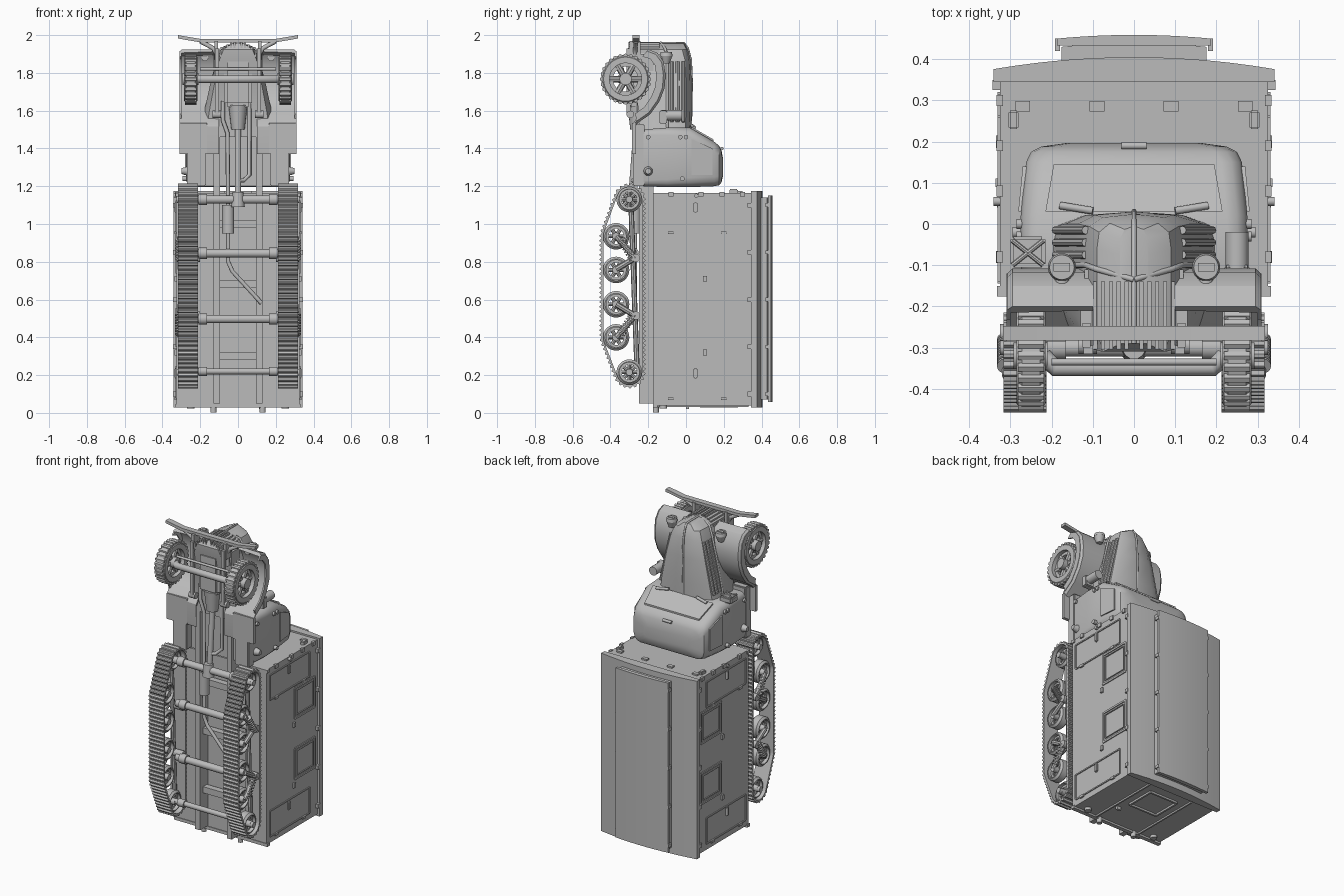
import bpy, bmesh, math
from mathutils import Vector, Matrix
from mathutils.geometry import convex_hull_2d

cube = bpy.data.objects.get("Cube")
if cube:
    bpy.data.objects.remove(cube)

GREY = (0.5, 0.5, 0.5, 1)
mat = bpy.data.materials.new("plain_grey")
mat.use_nodes = True
mat.diffuse_color = GREY
mat.node_tree.nodes["Principled BSDF"].inputs["Base Color"].default_value = GREY


def finish(name, bm, smooth=True):
    bmesh.ops.recalc_face_normals(bm, faces=bm.faces)
    me = bpy.data.meshes.new(name)
    bm.to_mesh(me)
    bm.free()
    me.materials.append(mat)
    ob = bpy.data.objects.new(name, me)
    bpy.context.collection.objects.link(ob)
    if smooth:
        bpy.ops.object.select_all(action="DESELECT")
        ob.select_set(True)
        bpy.context.view_layer.objects.active = ob
        bpy.ops.object.shade_smooth_by_angle(angle=math.radians(32))
    return ob


def loft(name, rings, closed=False, smooth=True):
    """Skin a list of equal-length rings of 3D points."""
    bm = bmesh.new()
    vs = [[bm.verts.new(p) for p in r] for r in rings]
    n = len(vs[0])
    for i in range(len(vs) if closed else len(vs) - 1):
        a, b = vs[i], vs[(i + 1) % len(vs)]
        for j in range(n):
            bm.faces.new((a[j], a[(j + 1) % n], b[(j + 1) % n], b[j]))
    if not closed:
        bm.faces.new(vs[0])
        bm.faces.new(vs[-1])
    return finish(name, bm, smooth)


def box(name, x, y, z, bevel=0):
    bm = bmesh.new()
    size = [b - a for a, b in (x, y, z)]
    mid = [(a + b) / 2 for a, b in (x, y, z)]
    bmesh.ops.create_cube(bm, size=1, matrix=Matrix.Translation(mid) @ Matrix.Diagonal((*size, 1)))
    if bevel:
        bmesh.ops.bevel(bm, geom=bm.edges[:], offset=bevel, segments=2, affect="EDGES")
    return finish(name, bm)


def rod(name, a, b, r, r2=None, seg=16):
    a, b = Vector(a), Vector(b)
    rot = (b - a).to_track_quat("Z", "Y").to_matrix().to_4x4()
    bm = bmesh.new()
    bmesh.ops.create_cone(bm, cap_ends=True, segments=seg, radius1=r, radius2=r if r2 is None else r2,
                          depth=(b - a).length, matrix=Matrix.Translation((a + b) / 2) @ rot)
    return finish(name, bm)


def pipe(name, pts, r):
    cu = bpy.data.curves.new(name, "CURVE")
    cu.dimensions, cu.bevel_depth, cu.bevel_resolution, cu.use_fill_caps = "3D", r, 3, True
    sp = cu.splines.new("POLY")
    sp.points.add(len(pts) - 1)
    for q, p in zip(sp.points, pts):
        q.co = (*p, 1)
    cu.materials.append(mat)
    bpy.context.collection.objects.link(bpy.data.objects.new(name, cu))


def prism(name, pts, z0, z1):
    return loft(name, [[(x, y, z) for x, y in pts] for z in (z0, z1)])


def spun(name, profile, y, z, seg=36):
    """Closed (x, radius) profile turned about the sideways axis."""
    turn = [i * math.tau / seg for i in range(seg)]
    return loft(name, [[(x, y + r * math.cos(t), z + r * math.sin(t)) for x, r in profile] for t in turn], True)


def span(s, a, b):
    return tuple(sorted((s * a, s * b)))


def wheel(name, s, x0, x1, y, z, r, rim, spokes):
    c = (x1 - x0) * 0.18
    spun(name, [(s * px, pr) for px, pr in ((x0, rim), (x0, r - c), (x0 + c, r), (x1 - c, r), (x1, r - c), (x1, rim))], y, z)
    m = (x0 + x1) / 2
    rod(name + "_hub", (s * (x0 - .005), y, z), (s * (x1 + .008), y, z), rim * .38)
    spun(name + "_disc", [(s * px, pr) for px, pr in ((m - .01, rim * .78), (m + .01, rim * .78), (m + .01, rim * 1.05), (m - .01, rim * 1.05))], y, z)
    for i in range(spokes):
        t = i * math.tau / spokes
        rod(name + "_spoke", (s * m, y, z), (s * m, y + rim * math.cos(t), z + rim * math.sin(t)), rim * .2, seg=8)


def frame(name, s, y, z, x=.325, w=.008, t=.006):
    """Raised rectangular trim on a body side."""
    for yy in y:
        box(name, span(s, x - .002, x + t), (yy - w / 2, yy + w / 2), z)
    for zz in z:
        box(name, span(s, x - .002, x + t), y, (zz - w / 2, zz + w / 2))


def arch(hw, mid, edge, low, n=12):
    xs = [hw * (2 * i / n - 1) for i in range(n + 1)]
    return [(x, mid - (mid - edge) * (x / hw) ** 2) for x in xs] + [(hw, low), (-hw, low)]


# Cargo body and arched roof
box("cargo_body", (-.325, .325), (-.172, .36), (.04, 1.165))
prism("roof", arch(.341, .405, .376, .345), .028, 1.175)
prism("roof_riser", arch(.176, .44, .43, .37), .07, 1.14)
prism("roof_cap", arch(.187, .459, .45, .433), .057, 1.15)
for z in (.038, 1.155):
    box("body_end_sill", (-.332, .332), (-.176, -.15), (z - .01, z + .01))
for i in range(5):
    z = .1 + i * .25
    for s in (1, -1):
        box("roof_clip", span(s, .325, .343), (.325, .35), (z - .012, z + .012))
        box("roof_cap_clip", span(s, .18, .192), (.42, .45), (z - .01, z + .01))
for s in (1, -1):
    for z in ((.08, .245), (.96, 1.12)):
        frame("locker_door", s, (-.14, .26), z)
        box("locker_handle", span(s, .32, .337), (.04, .06), (sum(z) / 2 + .02, sum(z) / 2 + .075), .004)
        for y in (-.08, .2):
            box("locker_hinge", span(s, .32, .335), (y - .015, y + .015), (z[0] - .012, z[0] + .004))
    for z in ((.355, .55), (.745, .94)):
        frame("side_window_frame", s, (.11, .315), z, w=.012)
        frame("side_window_inner", s, (.13, .295), (z[0] + .02, z[1] - .02), w=.005)
        box("side_latch", span(s, .32, .336), (.09, .11), (z[0] - .05, z[0] - .02))
    for x in (.09, .27):
        box("front_marker", span(s, x - .018, x + .018), (.273, .298), (1.16, 1.175))
    rod("marker_lamp", (s * .32, .055, 1.15), (s * .341, .055, 1.15), .011)
    for y in (-.08, .08, .19, .3):
        box("corner_clip", span(s, .318, .334), (y - .013, y + .013), (1.145, 1.17))
    box("front_bracket", span(s, .28, .305), (.23, .275), (1.16, 1.185), .004)
    rod("tow_hook", (s * .13, -.16, .04), (s * .13, -.16, .003), .016)
    rod("rear_lamp", (s * .25, -.12, .045), (s * .25, -.12, .022), .02)
# Rear door with window
for x in (-.16, .16):
    box("rear_door_edge", (x - .005, x + .005), (-.15, .33), (.03, .042))
for y in (.08, .27):
    box("rear_window_bar", (-.1, .1), (y - .006, y + .006), (.028, .042))
for x in (-.1, .1):
    box("rear_window_post", (x - .006, x + .006), (.08, .27), (.028, .042))
box("door_handle", (.11, .14), (0, .015), (.02, .045))

# Cab: stacked rounded outlines
def outline(y, hw, z0, z1, r):
    pts = []
    for cx, cz, a0 in ((hw - r, z1 - r, 0), (r - hw, z1 - r, 90), (r - hw, z0 + r, 180), (hw - r, z0 + r, 270)):
        pts += [(cx + r * math.cos(math.radians(a0 + d)), y, cz + r * math.sin(math.radians(a0 + d))) for d in (0, 30, 60, 90)]
    return pts

loft("cab", [outline(*a) for a in ((-.23, .265, 1.2, 1.5, .03), (-.1, .275, 1.195, 1.51, .04), (.02, .275, 1.195, 1.51, .05),
     (.15, .262, 1.2, 1.435, .05), (.175, .25, 1.205, 1.415, .05), (.188, .225, 1.22, 1.39, .05), (.197, .16, 1.26, 1.34, .03))])
loft("windscreen", [[(x, y, z + d) for x, y, z in ((-.215, .03, 1.507), (.215, .03, 1.507), (.195, .145, 1.441), (-.195, .145, 1.441))]
     for d in (-.01, .007)])
rod("roof_badge", (-.03, .19, 1.4), (.03, .19, 1.4), .009)
for s in (1, -1):
    loft("cab_side_window", [[(s * (x + d), y, z) for x, y, z in ((.275, .03, 1.26), (.275, .03, 1.45), (.264, .14, 1.4), (.264, .14, 1.26))]
         for d in (-.01, .006)])
    rod("wiper", (s * .1, .032, 1.52), (s * .18, .045, 1.51), .009)
    for y in (-.2, -.03, .0):
        rod("cab_hinge", (s * .272, y, 1.46), (s * .285, y, 1.46), .012)
    rod("cab_door_handle", (s * .27, -.02, 1.24), (s * .295, -.02, 1.24), .013)
    rod("cab_side_lamp", (s * .265, -.2, 1.28), (s * .3, -.2, 1.28), .025, .015)
    box("cab_sill", span(s, .17, .27), (-.28, -.22), (1.2, 1.53), .006)

# Tapered bonnet with a prow, grille bars and trim
def hood_ring(z, w, top, low):
    half = [(.85 * w, low), (w, low + .06), (w, top - .07), (.94 * w, top - .03), (.65 * w, top - .008)]
    return [(x, y, z) for x, y in half] + [(0, top, z)] + [(-x, y, z) for x, y in half[::-1]]

loft("bonnet", [hood_ring(*a) for a in ((1.46, .205, .025, -.25), (1.6, .178, .03, -.25), (1.75, .145, .03, -.28), (1.87, .115, .024, -.305),
                                        (1.925, .09, .01, -.31), (1.955, .035, -.005, -.29))])
pipe("bonnet_ridge", [(0, .026, 1.5), (0, .031, 1.75), (0, .026, 1.87), (0, .01, 1.93), (0, -.01, 1.958), (0, -.29, 1.958)], .006)
for s in (1, -1):
    pipe("bonnet_trim", [(s * .203, -.1, 1.47), (s * .117, -.1, 1.87), (s * .09, -.11, 1.928), (0, -.135, 1.96)], .007)
    for i in range(5):
        x = .018 + i * .019
        z = 1.955 - max(0, x - .035) * .55 - max(0, x - .088) * 1.5
        box("grille_bar", span(s, x - .005, x + .005), (-.305, -.14), (z - .03, z + .008))
    for y in (-.075, -.045, -.015):
        rod("bonnet_louvre", (s * .19, y, 1.54), (s * .117, y, 1.86), .01, seg=8)

# Front wings, lamps, steps
wing = [(-.2, 1.925), (-.15, 1.905), (-.118, 1.86), (-.108, 1.79), (-.113, 1.72), (-.14, 1.65), (-.19, 1.58), (-.255, 1.535), (-.28, 1.5), (-.28, 1.37)]
for s in (1, -1):
    rings, skirt = [], []
    for y, z in wing:
        d = (Vector((-.33, 1.767)) - Vector((y, z))).normalized()
        rings.append([(s * x, y + d.x * t, z + d.y * t) for x, t in ((.1, 0), (.295, 0), (.31, .015), (.31, .025), (.1, .015))])
        skirt.append([(s * x, y + d.x * t, z + d.y * t) for x, t in ((.3, .012), (.31, .012), (.31, .05), (.3, .05))])
    loft("front_wing", rings)
    loft("wing_skirt", skirt[:8])
    box("step_plate", span(s, .165, .31), (-.285, -.265), (1.37, 1.535))
    box("wing_inner_panel", span(s, .1, .12), (-.25, -.11), (1.53, 1.88))
    rod("headlamp_shell", (s * .175, -.105, 1.85), (s * .175, -.105, 1.89), .018, .033, 24)
    rod("headlamp_rim", (s * .175, -.105, 1.89), (s * .175, -.105, 1.91), .034, .03, 24)
    box("headlamp_glass", span(s, .155, .195), (-.115, -.095), (1.908, 1.915))
    rod("headlamp_foot", (s * .175, -.16, 1.88), (s * .175, -.125, 1.88), .018)
# Fuel can on one wing, air cleaner on the other
box("fuel_can", (-.3, -.215), (-.105, -.03), (1.5, 1.54), .008)
for a, b in ((-.1, -.04), (-.04, -.1)):
    rod("can_rib", (-.295, a, 1.542), (-.22, b, 1.542), .006, seg=8)
rod("air_cleaner", (.25, -.13, 1.575), (.25, -.02, 1.575), .028)
box("air_cleaner_base", (.22, .28), (-.14, -.1), (1.53, 1.6), .005)

# Bumper and brackets
bar = [(-.318, 2), (-.2, 1.98), (.2, 1.98), (.318, 2)]
loft("bumper", [[(x, y, z + d) for y, d in ((-.283, 0), (-.247, 0), (-.247, -.018), (-.283, -.018))] for x, z in bar])
for s in (1, -1):
    pipe("bumper_bracket", [(s * .115, -.27, 1.82), (s * .115, -.27, 1.9), (s * .13, -.268, 1.93), (s * .2, -.265, 1.968)], .012)
    box("bumper_stay", span(s, .105, .125), (-.3, -.24), (1.87, 1.968))
    # Chassis rail, front springs
    box("chassis_rail", span(s, .095, .13), (-.25, -.172), (.05, 1.9))
    box("front_spring", span(s, .1, .122), (-.315, -.295), (1.58, 1.93))
    rod("spring_pin", (s * .09, -.295, 1.58), (s * .135, -.295, 1.58), .02)
    # Front wheel with tread lugs
    wheel("front_wheel", s, .215, .285, -.32, 1.767, .129, .085, 6)
    for i in range(28):
        t = i * math.tau / 28
        cy, cz = math.cos(t), math.sin(t)
        rod("tyre_lug", (s * .219, -.32 + .124 * cy, 1.767 + .124 * cz), (s * .281, -.32 + .124 * cy, 1.767 + .124 * cz), .012, seg=6)
pipe("front_axle", [(-.22, -.32, 1.767), (-.19, -.35, 1.767), (.19, -.35, 1.767), (.22, -.32, 1.767)], .021)
rod("track_rod", (-.2, -.335, 1.82), (.2, -.335, 1.82), .008)
for z in (.3, .68, 1.0, 1.25):
    box("chassis_crossmember", (-.1, .1), (-.22, -.18), (z - .02, z + .02))

# Drive line and exhaust
box("engine_sump", (-.075, .075), (-.31, -.2), (1.62, 1.88), .02)
rod("gearbox", (0, -.26, 1.5), (0, -.26, 1.63), .035, .05)
rod("drive_shaft", (0, -.29, 1.13), (0, -.26, 1.52), .017)
rod("differential", (0, -.3, 1.09), (0, -.3, 1.17), .036, .028)
rod("silencer", (-.052, -.27, .95), (-.052, -.27, 1.1), .032)
pipe("exhaust_pipe", [(-.08, -.27, 1.65), (-.08, -.27, 1.55), (-.055, -.27, 1.48), (-.052, -.27, .8), (-.03, -.27, .75), (.125, -.27, .58)], .011)
pipe("second_pipe", [(.06, -.25, 1.65), (.06, -.25, 1.26), (.03, -.27, 1.23), (0, -.29, 1.23)], .011)

# Tracks: band follows the hull of all running wheels
road = [(-.37, z) for z in (.4, .575, .757, .935)]
ends = [(-.3, .215), (-.3, 1.13)]
cloud = [Vector((y + r * math.cos(k * math.tau / 48), z + r * math.sin(k * math.tau / 48)))
         for c, r in ((road, .072), (ends, .07)) for y, z in c for k in range(48)]
loop = [cloud[i] for i in convex_hull_2d(cloud)]
edges = list(zip(loop, loop[1:] + loop[:1]))
LINKS = 92
step = sum((b - a).length for a, b in edges) / (LINKS * 4)
path, carry = [], 0
for a, b in edges:
    length = (b - a).length
    t = (b - a) / length
    while carry < length:
        path.append((a + t * carry, Vector((t.y, -t.x))))
        carry += step
    carry -= length
turn = sum(a.x * b.y - b.x * a.y for a, b in edges)
for s in (1, -1):
    band = []
    for i, (p, n) in enumerate(path):
        n = n if turn > 0 else -n
        o, q = p + n * (.015 if i % 4 < 2 else .006), p - n * .004
        band.append([(s * x, v.x, v.y) for x, v in ((.212, o), (.317, o), (.317, q), (.212, q))])
    loft("track_band", band, True, False)
    for y, z in road:
        wheel("road_wheel", s, .235, .3, y, z, .07, .052, 6)
    for y, z in ends:
        wheel("end_wheel", s, .235, .3, y, z, .068, .052, 8)
        rod("end_wheel_cap", (s * .29, y, z), (s * .325, y, z), .018)
    # Bogies with coil springs
    for z, d in ((.82, 1), (.515, -1)):
        for py, pz in ((-.37, z + d * .115), (-.37, z - d * .06)):
            rod("bogie_arm", (s * .305, -.27, z), (s * .305, py, pz), .015, seg=8)
        a, b = Vector((s * .312, -.345, z + d * .1)), Vector((s * .312, -.285, z))
        for k in range(8):
            m = a.lerp(b, k / 7)
            rod("spring_coil", m, m + (b - a) * .07, .021, seg=12)
        rod("bogie_pivot", (s * .2, -.265, z), (s * .325, -.265, z), .022)
    rod("track_beam", (s * .27, -.29, 1.07), (s * .27, -.26, .25), .014, seg=8)
for y, z, r in ((-.3, 1.13, .022), (-.28, .845, .022), (-.28, .497, .022), (-.3, .22, .016)):
    rod("cross_axle", (-.24, y, z), (.24, y, z), r)
    for s in (1, -1):
        rod("axle_collar", (s * .165, y, z), (s * .21, y, z), r + .008)
